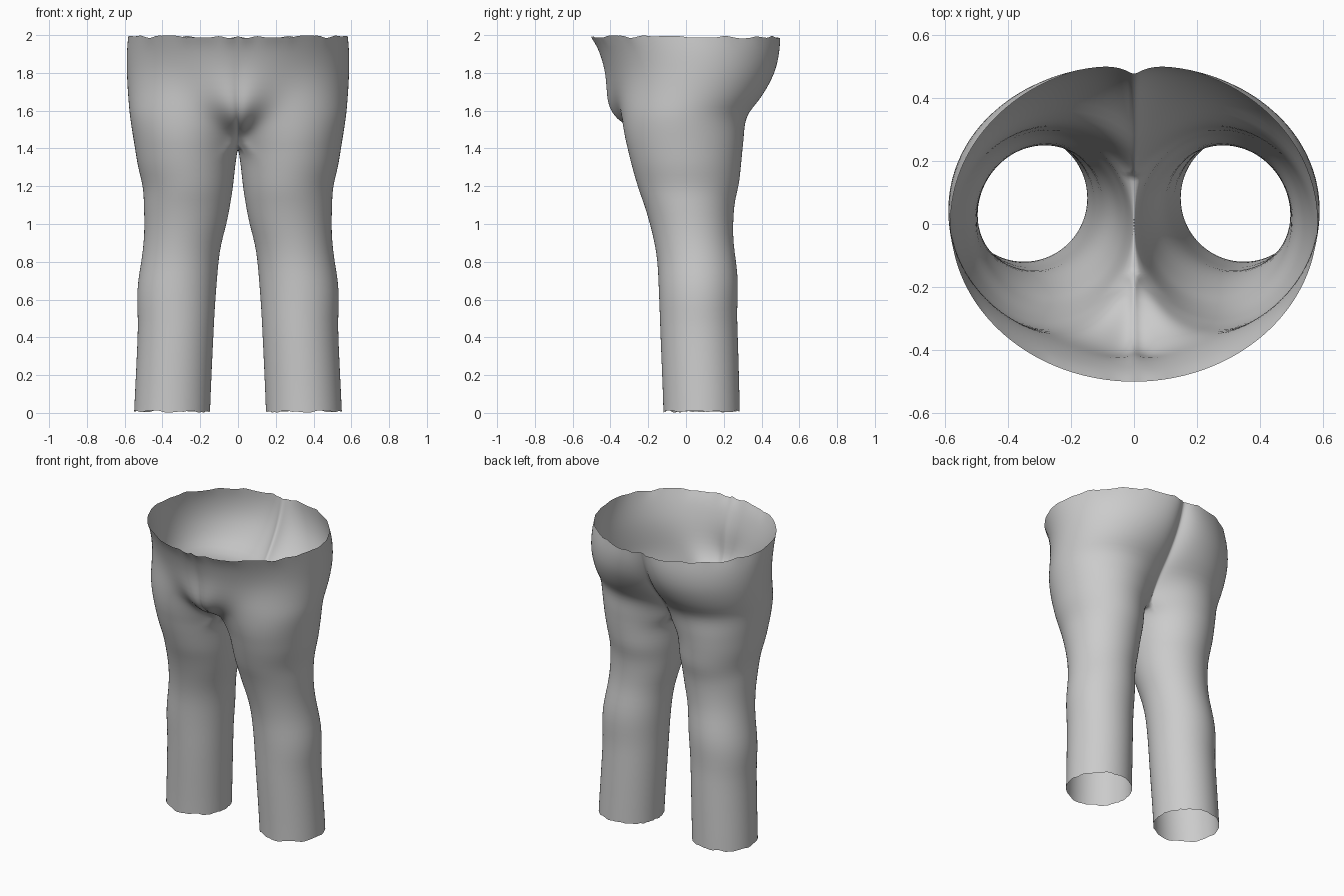
import bpy, bmesh, math, random

if "Cube" in bpy.data.objects:
    bpy.data.objects.remove(bpy.data.objects["Cube"], do_unlink=True)
random.seed(4)

OUTER, INNER = 48, 16          # points round the outside and along the inseam
LEG_ANGLE = math.radians(148)  # where the inseam starts on a leg ring

# Leg rings: height, outer x, inner x, front y, back y
LEGS = [
    (0, .55, .148, -.12, .285), (.1, .546, .145, -.122, .283),
    (.4, .531, .131, -.135, .275), (.5, .53, .126, -.138, .27),
    (.6, .536, .12, -.142, .273), (.7, .53, .112, -.146, .276),
    (.8, .512, .104, -.15, .266), (.9, .499, .09, -.166, .25),
    (1, .495, .06, -.19, .249), (1.1, .499, .042, -.22, .255),
    (1.16, .5, .032, -.243, .268), (1.22, .508, .024, -.262, .283),
    (1.3, .53, .016, -.285, .29), (1.37, .541, .006, -.303, .298),
]
# Hip rings: height, outer x, lobe centre x, front y, back y, midline front y, midline back y
HIPS = [
    (1.43, .551, .27, -.318, .304, -.15, .15),
    (1.48, .559, .262, -.328, .308, -.21, .18),
    (1.53, .567, .25, -.336, .312, -.325, .21),
    (1.59, .575, .225, -.345, .33, -.385, .25),
    (1.65, .58, .2, -.352, .385, -.405, .3),
    (1.72, .585, .165, -.36, .432, -.411, .35),
    (1.8, .589, .12, -.378, .475, -.42, .4),
    (1.88, .59, .07, -.415, .498, -.445, .438),
    (1.94, .587, .03, -.455, .508, -.47, .458),
    (1.99, .582, 0, -.5, .512, -.5, .472),
]


def spread(i, count):
    """Fraction along an arc, packed towards both ends."""
    t = i / count
    return .5 * t + .25 * (1 - math.cos(math.pi * t))


def leg_ring(z, outer, inner, front, back):
    cx, rx = (outer + inner) / 2, (outer - inner) / 2
    cy, ry = (front + back) / 2, (back - front) / 2
    angles = [LEG_ANGLE * (2 * spread(i, OUTER) - 1) for i in range(OUTER + 1)]
    gap = 2 * (math.pi - LEG_ANGLE)
    angles += [LEG_ANGLE + gap * k / INNER for k in range(1, INNER)]
    return [(cx + rx * math.cos(a), cy + ry * math.sin(a), z) for a in angles]


def hip_ring(z, outer, cx, front, back, mid_front, mid_back):
    rx = outer - cx
    cy, ry = (front + back) / 2, (back - front) / 2
    limit = math.acos(max(-1, -cx / rx))
    rise = ry * math.sin(limit)
    bulge = .04 + .55 * max(0, z - 1.48)
    ring = []
    for i in range(OUTER + 1):
        a = limit * (2 * spread(i, OUTER) - 1)
        x = max(0, cx + rx * math.cos(a))
        y = cy + ry * math.sin(a)
        if a < 0:    # front bulge
            y += (mid_front - cy + rise) * math.exp(-(x / bulge) ** 2)
        else:        # rear cleft
            y += (mid_back - cy - rise) * math.exp(-x / .05)
        ring.append((0 if i in (0, OUTER) else x, y, z))
    for k in range(1, INNER):
        t = k / INNER
        ring.append((0, mid_back + (mid_front - mid_back) * t, z - .03 * math.sin(math.pi * t)))
    return ring


# Loft one half from hem to waist
bm = bmesh.new()
rings = [leg_ring(*row) for row in LEGS] + [hip_ring(*row) for row in HIPS]
rows = [[bm.verts.new(p) for p in ring] for ring in rings]
count = OUTER + INNER
for r, (low, high) in enumerate(zip(rows, rows[1:])):
    for i in range(count):
        if r >= len(LEGS) and i >= OUTER:
            continue          # the pelvis is open along the midline
        j = (i + 1) % count
        bm.faces.new((low[i], low[j], high[j], high[i]))
loose = [v for v in bm.verts if not v.link_faces]
bmesh.ops.delete(bm, geom=loose, context='VERTS')

# Slightly ragged waist and hem
for v in bm.verts:
    if v.co.z > 1.985:
        v.co.z += random.uniform(-.008, .01)
    elif v.co.z < .01:
        v.co.z = random.uniform(0, .016)

mesh = bpy.data.meshes.new("trousers")
bm.to_mesh(mesh)
bm.free()
trousers = bpy.data.objects.new("trousers", mesh)
bpy.context.collection.objects.link(trousers)

# Plain grey cloth
cloth = bpy.data.materials.new("grey_cloth")
cloth.use_nodes = True
grey = (.6, .6, .6, 1)
cloth.diffuse_color = grey
cloth.node_tree.nodes["Principled BSDF"].inputs["Base Color"].default_value = grey
mesh.materials.append(cloth)

# Mirror to the other leg and smooth
mirror = trousers.modifiers.new("mirror", 'MIRROR')
mirror.use_clip = True
mirror.merge_threshold = .0005
smooth = trousers.modifiers.new("smooth", 'SUBSURF')
smooth.levels = smooth.render_levels = 1
bpy.ops.object.select_all(action='DESELECT')
trousers.select_set(True)
bpy.context.view_layer.objects.active = trousers
bpy.ops.object.shade_smooth()
